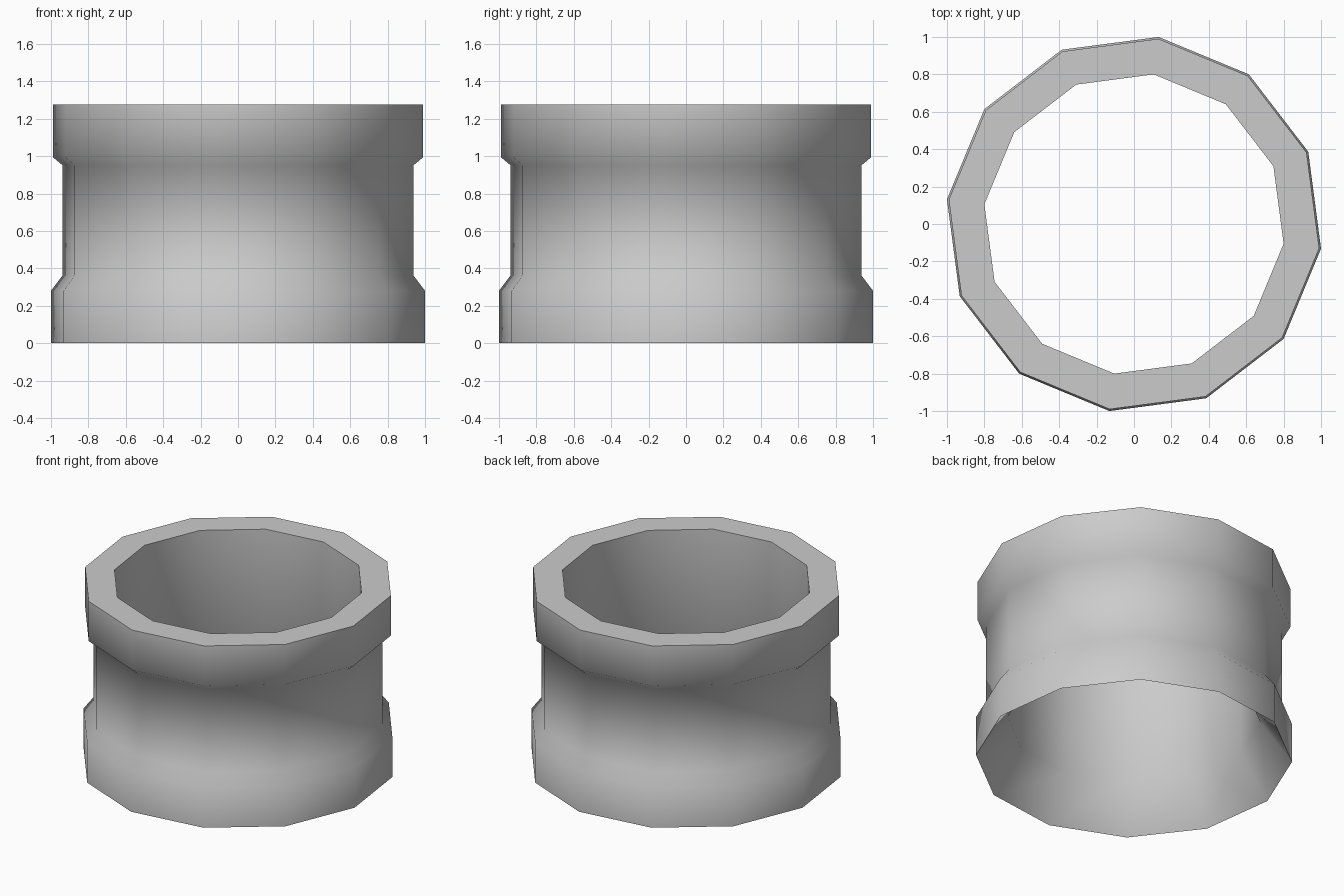
import bpy
import math

cube = bpy.data.objects.get("Cube")
if cube:
    bpy.data.objects.remove(cube, do_unlink=True)

# Plain grey finish
grey = bpy.data.materials.new("light_grey")
grey.use_nodes = True
colour = (0.6, 0.6, 0.6, 1.0)
grey.diffuse_color = colour
grey.node_tree.nodes["Principled BSDF"].inputs["Base Color"].default_value = colour

SIDES = 12
TURN = math.radians(-7.5)
WIDEN = 1 / math.cos(TURN)  # half-width to corner radius

# Closed profile (half-width, height): foot, waist, top band, bore, flared underside
profile = [(1.0, 0.0), (1.0, 0.28), (0.937, 0.363), (0.937, 0.95),
           (0.99, 0.994), (0.99, 1.275), (0.8, 1.275), (0.8, 0.285)]


def lathe(name, points):
    """Spin a closed profile around z into a ring."""
    verts, faces = [], []
    n = len(points)
    for s in range(SIDES):
        a = TURN + math.tau * s / SIDES
        verts += [(r * WIDEN * math.cos(a), r * WIDEN * math.sin(a), z) for r, z in points]
        nxt = (s + 1) % SIDES
        for i in range(n):
            j = (i + 1) % n
            faces.append((s * n + i, nxt * n + i, nxt * n + j, s * n + j))
    mesh = bpy.data.meshes.new(name)
    mesh.from_pydata(verts, [], faces)
    mesh.materials.append(grey)
    obj = bpy.data.objects.new(name, mesh)
    bpy.context.collection.objects.link(obj)
    return obj


# Hollow collar, smooth around the walls with crisp rims
collar = lathe("hollow_collar", profile)
bpy.ops.object.select_all(action="DESELECT")
collar.select_set(True)
bpy.context.view_layer.objects.active = collar
bpy.ops.object.shade_smooth_by_angle(angle=math.radians(60))
